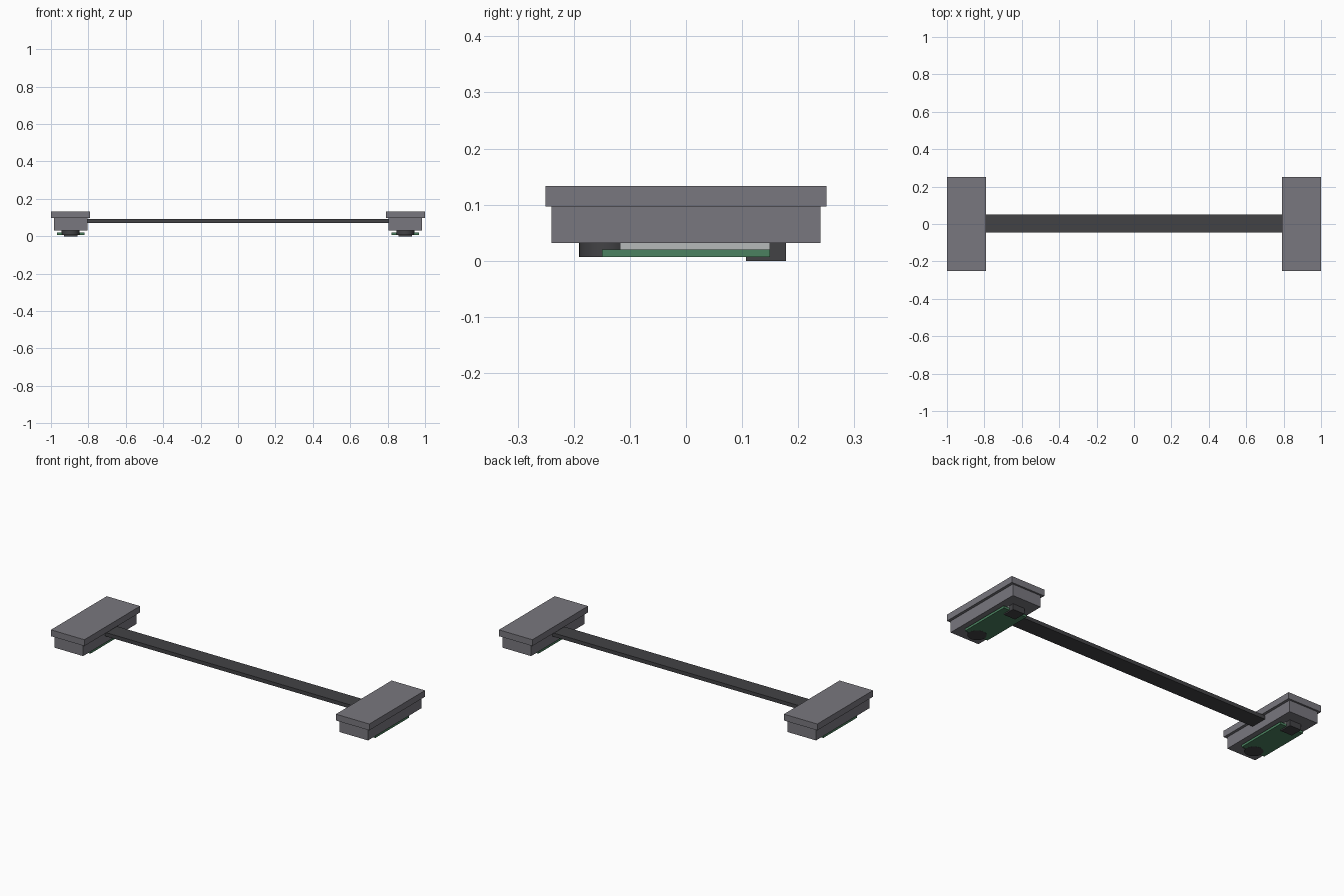
import bpy
import bmesh
from mathutils import Matrix, Vector

old = bpy.data.objects.get("Cube")
if old:
    bpy.data.objects.remove(old, do_unlink=True)


def material(name, rgb):
    mat = bpy.data.materials.new(name)
    mat.use_nodes = True
    mat.diffuse_color = (*rgb, 1)
    mat.node_tree.nodes["Principled BSDF"].inputs["Base Color"].default_value = (*rgb, 1)
    return mat


grey = material("warm grey", (0.19, 0.185, 0.21))
dark = material("charcoal", (0.055, 0.055, 0.06))
green = material("board green", (0.07, 0.22, 0.115))
silver = material("light grey", (0.47, 0.49, 0.49))


def finish(name, bm, mat):
    mesh = bpy.data.meshes.new(name)
    bm.to_mesh(mesh)
    bm.free()
    mesh.materials.append(mat)
    obj = bpy.data.objects.new(name, mesh)
    bpy.context.collection.objects.link(obj)
    return obj


def box(name, x, y, z, mat):
    """Box given by its (low, high) range on each axis."""
    bm = bmesh.new()
    ranges = (x, y, z)
    centre = Vector([(a + b) / 2 for a, b in ranges])
    size = [b - a for a, b in ranges]
    bmesh.ops.create_cube(bm, size=1, matrix=Matrix.Translation(centre) @ Matrix.Diagonal((*size, 1)))
    return finish(name, bm, mat)


def disc(name, x, y, z, radius, mat):
    bm = bmesh.new()
    bmesh.ops.create_cone(bm, cap_ends=True, segments=24, radius1=radius, radius2=radius,
                          depth=z[1] - z[0], matrix=Matrix.Translation((x, y, sum(z) / 2)))
    for face in bm.faces:
        face.smooth = abs(face.normal.z) < 0.5
    for edge in bm.edges:
        edge.smooth = all(f.smooth for f in edge.link_faces)
    return finish(name, bm, mat)


# Connecting bar
box("connecting_bar", (-0.81, 0.81), (-0.045, 0.05), (0.072, 0.093), dark)

# One end unit on each side
for side, cx in (("left", 0.895), ("right", -0.895)):
    def part(name, half_width, y, z, mat):
        box(f"{side}_{name}", (cx - half_width, cx + half_width), y, z, mat)

    part("top_plate", 0.105, (-0.25, 0.25), (0.097, 0.133), grey)
    part("housing", 0.09, (-0.24, 0.24), (0.032, 0.097), grey)
    part("spacer", 0.04, (-0.145, 0.15), (0.02, 0.032), silver)
    part("circuit_board", 0.073, (-0.15, 0.15), (0.007, 0.02), green)
    part("rear_connector", 0.036, (0.107, 0.178), (0.0, 0.032), dark)
    disc(f"{side}_front_sensor", cx, -0.143, (0.0065, 0.032), 0.048, dark)
